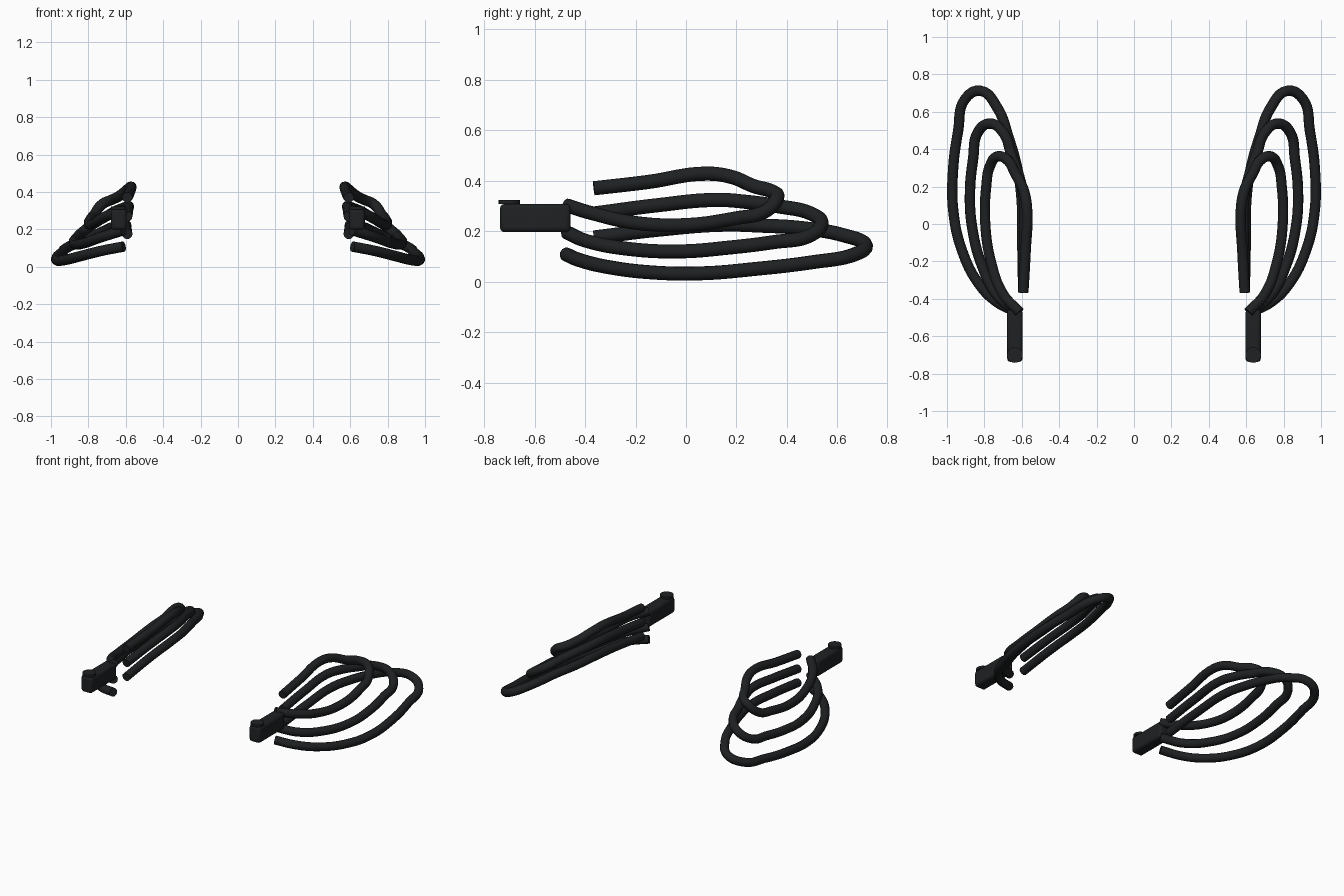
import bpy, math

if "Cube" in bpy.data.objects:
    bpy.data.objects.remove(bpy.data.objects["Cube"])

mat = bpy.data.materials.new("black_rubber")
mat.diffuse_color = (0.013, 0.015, 0.016, 1)
mat.use_nodes = True
mat.node_tree.nodes["Principled BSDF"].inputs["Base Color"].default_value = mat.diffuse_color


def finish(ob, name):
    """Name, colour, smooth and mirror a right-hand part to the left."""
    ob.name = name
    ob.data.materials.clear()
    ob.data.materials.append(mat)
    bpy.ops.object.select_all(action='DESELECT')
    ob.select_set(True)
    bpy.context.view_layer.objects.active = ob
    bpy.ops.object.transform_apply(location=True, rotation=True, scale=True)
    bpy.ops.object.shade_smooth_by_angle(angle=math.radians(40))
    m = ob.modifiers.new("mirror", 'MIRROR')
    m.use_mirror_merge = False


def tube(name, pts, radius=0.028):
    """Round capped tube along a smooth path."""
    cu = bpy.data.curves.new(name, 'CURVE')
    cu.dimensions = '3D'
    cu.bevel_depth = radius
    cu.bevel_resolution = 4
    cu.resolution_u = 8
    cu.use_fill_caps = True
    sp = cu.splines.new('BEZIER')
    sp.bezier_points.add(len(pts) - 1)
    for bp, p in zip(sp.bezier_points, pts):
        bp.co = p
        bp.handle_left_type = bp.handle_right_type = 'AUTO'
    ob = bpy.data.objects.new(name, cu)
    bpy.context.collection.objects.link(ob)
    bpy.ops.object.select_all(action='DESELECT')
    ob.select_set(True)
    bpy.context.view_layer.objects.active = ob
    bpy.ops.object.convert(target='MESH')
    finish(bpy.context.object, name)


# Three looping tubes, from the inner rear end around to the front end
tube("upper_loop_tube", [
    (0.592, -0.365, 0.37), (0.58, -0.15, 0.395), (0.572, 0.08, 0.428),
    (0.59, 0.18, 0.415), (0.635, 0.27, 0.378), (0.675, 0.34, 0.358),
    (0.725, 0.362, 0.335), (0.77, 0.31, 0.277), (0.79, 0.2, 0.252),
    (0.795, 0.0, 0.225), (0.765, -0.2, 0.233), (0.70, -0.375, 0.272),
    (0.612, -0.472, 0.302)])
tube("middle_loop_tube", [
    (0.592, -0.365, 0.27), (0.588, -0.12, 0.302), (0.587, 0.12, 0.324),
    (0.61, 0.24, 0.316), (0.655, 0.37, 0.298), (0.70, 0.49, 0.272),
    (0.77, 0.537, 0.232), (0.835, 0.49, 0.182), (0.86, 0.35, 0.157),
    (0.877, 0.17, 0.135), (0.865, -0.02, 0.12), (0.81, -0.23, 0.13),
    (0.725, -0.39, 0.16), (0.612, -0.472, 0.195)])
tube("lower_loop_tube", [
    (0.592, -0.365, 0.175), (0.597, -0.1, 0.207), (0.602, 0.15, 0.226),
    (0.625, 0.3, 0.222), (0.67, 0.46, 0.212), (0.73, 0.62, 0.185),
    (0.82, 0.712, 0.145), (0.905, 0.665, 0.107), (0.94, 0.5, 0.077),
    (0.968, 0.28, 0.051), (0.965, 0.06, 0.033), (0.92, -0.14, 0.037),
    (0.83, -0.32, 0.06), (0.73, -0.42, 0.085), (0.612, -0.475, 0.108)])

# Connector block holding the tubes
bpy.ops.mesh.primitive_cube_add(size=1, location=(0.637, -0.597, 0.252))
block = bpy.context.object
block.scale = (0.082, 0.28, 0.112)
finish(block, "connector_block")
bev = block.modifiers.new("bevel", 'BEVEL')
bev.width = 0.018
bev.segments = 3

# Thin round cap on the front of the block
bpy.ops.mesh.primitive_cylinder_add(vertices=24, radius=0.042, depth=0.016,
                                    location=(0.637, -0.7, 0.315))
finish(bpy.context.object, "round_cap")
